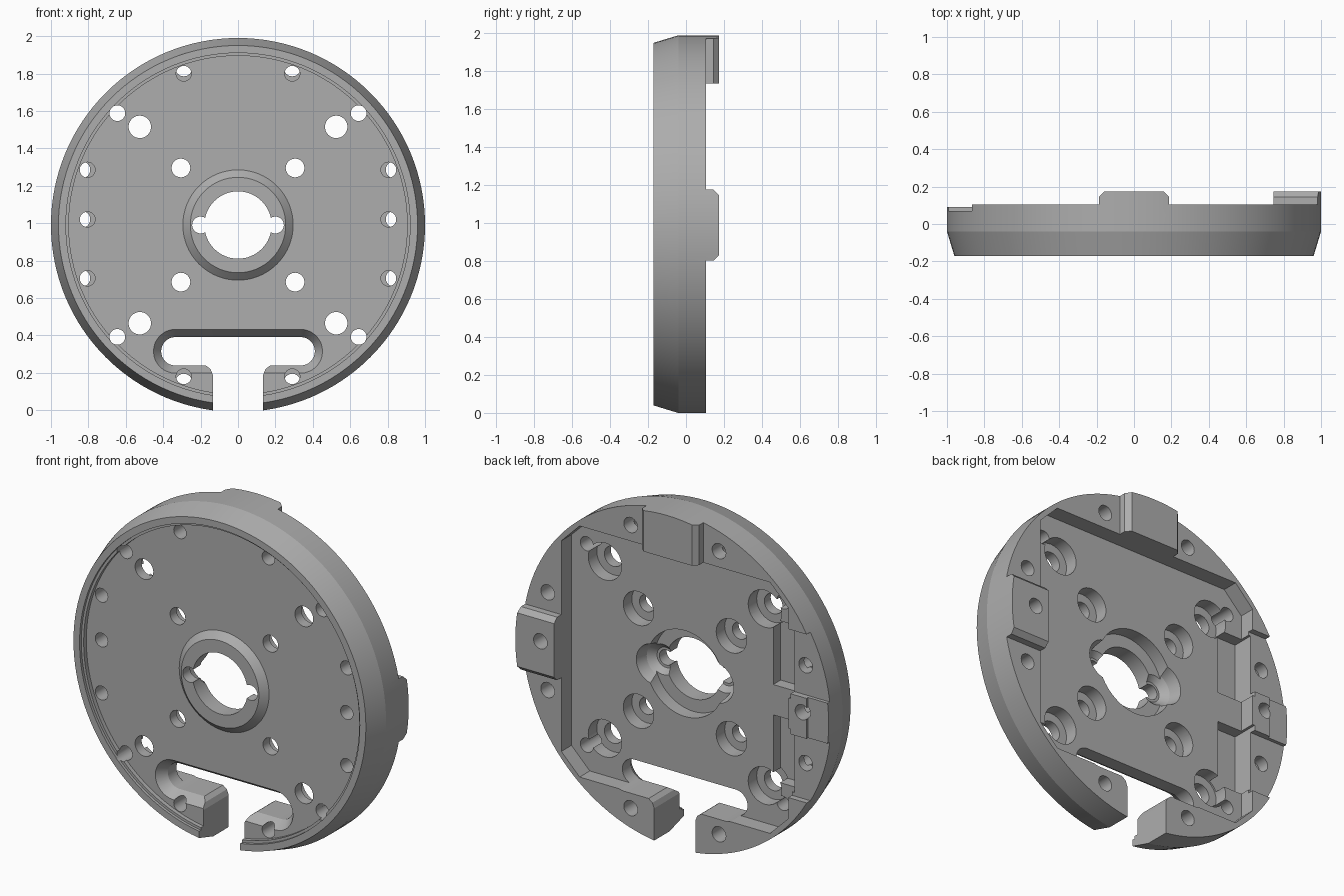
import bpy, bmesh, math

cube = bpy.data.objects.get("Cube")
if cube:
    bpy.data.objects.remove(cube, do_unlink=True)

CENTRE_Z = 0.99
BACK, RIM, FLOOR, PLATE, FRONT = 0.173, 0.105, 0.01, -0.13, -0.172

grey = bpy.data.materials.new("mid grey")
grey.use_nodes = True
colour = (0.42, 0.42, 0.42, 1)
grey.diffuse_color = colour
grey.node_tree.nodes["Principled BSDF"].inputs["Base Color"].default_value = colour


def circle(r, x=0, z=0, n=32):
    return [(x + r * math.cos(math.tau * i / n), z + r * math.sin(math.tau * i / n))
            for i in range(n)]


def box(x0, x1, z0, z1):
    return [(x0, z0), (x1, z0), (x1, z1), (x0, z1)]


def loft(name, layers):
    """Solid through matching outlines, each given as (y, [(x, z), ...])."""
    bm = bmesh.new()
    rings = [[bm.verts.new((x, y, z)) for x, z in pts] for y, pts in layers]
    n = len(rings[0])
    for a, b in zip(rings, rings[1:]):
        for i in range(n):
            j = (i + 1) % n
            bm.faces.new((a[i], a[j], b[j], b[i]))
    bm.faces.new(rings[0])
    bm.faces.new(rings[-1])
    bmesh.ops.recalc_face_normals(bm, faces=bm.faces)
    mesh = bpy.data.meshes.new(name)
    bm.to_mesh(mesh)
    bm.free()
    obj = bpy.data.objects.new(name, mesh)
    bpy.context.collection.objects.link(obj)
    return obj


def combine(obj, tool, operation="DIFFERENCE"):
    mod = obj.modifiers.new("combine", "BOOLEAN")
    mod.operation, mod.object, mod.solver = operation, tool, "EXACT"
    graph = bpy.context.evaluated_depsgraph_get()
    result = bpy.data.meshes.new_from_object(obj.evaluated_get(graph))
    obj.modifiers.clear()
    obj.data = result
    bpy.data.objects.remove(tool, do_unlink=True)


def cut(pts, y0, y1):
    combine(disc, loft("cutter", [(y0, pts), (y1, pts)]))


def ring(r):
    return circle(r, n=128)


# Disc with a tapered front edge
disc = loft("mounting_disc", [(FRONT, ring(0.96)), (-0.04, ring(1)), (BACK, ring(1))])

# Shallow stepped recess in the front, then the raised hub
cut(ring(0.92), -0.3, -0.155)
cut(ring(0.905), -0.3, PLATE)
hub = loft("hub", [(-0.168, circle(0.255, n=64)), (PLATE, circle(0.295, n=64)),
                   (-0.06, circle(0.295, n=64))])
combine(disc, hub, "UNION")


# Lower the back rim, leaving one chamfered tab on top and one on the left
def rim_outline(h):
    a, b = 1.2, 0.745
    return [(-a, -a), (a, -a), (a, -h), (b, -h), (b, h), (a, h),
            (a, a), (h, a), (h, b), (-h, b), (-h, a), (-a, a)]


combine(disc, loft("cutter", [(RIM, rim_outline(0.187)), (0.145, rim_outline(0.187)),
                              (0.185, rim_outline(0.147))]))

# Square back pocket with clipped corners
w, c = 0.745, 0.625
cut([(w, -c), (w, c), (c, w), (-c, w), (-w, c), (-w, -c), (-c, -w), (c, -w)], FLOOR, 0.3)

# Stepped right side: lowered rim, low middle tab and two deep pockets
cut(box(-1.1, -0.865, -0.2, 0.2), 0.09, 0.3)
for s in (-1, 1):
    z0, z1 = sorted((s * 0.12, s * 0.5))
    cut(box(-1.1, -0.7, z0, z1), 0.07, 0.3)
    z0, z1 = sorted((s * 0.09, s * 0.48))
    cut(box(-0.76, -0.58, z0, z1), -0.06, 0.3)

# Central bore with side lobes, counterbored from the back
cut(circle(0.255, n=64), -0.07, 0.3)
cut(circle(0.18, n=64), -0.3, 0.3)
for s in (-1, 1):
    x = s * 0.2
    cut(circle(0.045, x), -0.3, 0.3)
    combine(disc, loft("cutter", [(-0.1, circle(0.06, x)), (-0.06, circle(0.1, x)),
                                  (0.1, circle(0.145, x))]))

# Counterbored screw holes and small corner holes
for sx in (-1, 1):
    for sz in (-1, 1):
        for d, r, big in ((0.305, 0.05, 0.1), (0.525, 0.06, 0.11)):
            cut(circle(r, sx * d, sz * d), -0.3, 0.3)
            cut(circle(big, sx * d, sz * d), -0.07, 0.3)
        cut(circle(0.042, sx * 0.645, sz * 0.598), -0.3, 0.3)

# Rim holes, stepping outward towards the back
places = [(sx * 0.805, z) for sx in (-1, 1) for z in (-0.285, 0.03, 0.295)]
places += [(sx * 0.29, sz * 0.81) for sx in (-1, 1) for sz in (-1, 1)]
for x, z in places:
    dx, dz = (math.copysign(0.03, x), 0) if abs(x) > 0.5 else (0, math.copysign(0.03, z))
    cut(circle(0.041, x, z), -0.3, 0.02)
    cut(circle(0.045, x + dx, z + dz), 0, 0.3)


# Cable slot with a chamfered front edge, and the gap below it
def slot(r):
    x, z, n = 0.335, -0.675, 16
    pts = []
    for side in (0, 1):
        for i in range(n + 1):
            a = math.pi * (side + i / n) - math.pi / 2
            pts.append(((x if side == 0 else -x) + r * math.cos(a), z + r * math.sin(a)))
    return pts


combine(disc, loft("cutter", [(-0.3, slot(0.117)), (PLATE, slot(0.117)),
                              (-0.07, slot(0.076)), (0.3, slot(0.076))]))
gap = [(-0.135, -1.2), (0.135, -1.2), (0.135, -0.8), (0.147, -0.77), (0.18, -0.745),
       (0.18, -0.66), (-0.18, -0.66), (-0.18, -0.745), (-0.147, -0.77), (-0.135, -0.8)]
cut(gap, -0.3, 0.3)

# Finish
disc.data.materials.clear()
disc.data.materials.append(grey)
for face in disc.data.polygons:
    face.material_index = 0
disc.location.z = CENTRE_Z
bpy.ops.object.select_all(action="DESELECT")
disc.select_set(True)
bpy.context.view_layer.objects.active = disc
bpy.ops.object.shade_smooth_by_angle(angle=math.radians(14))
